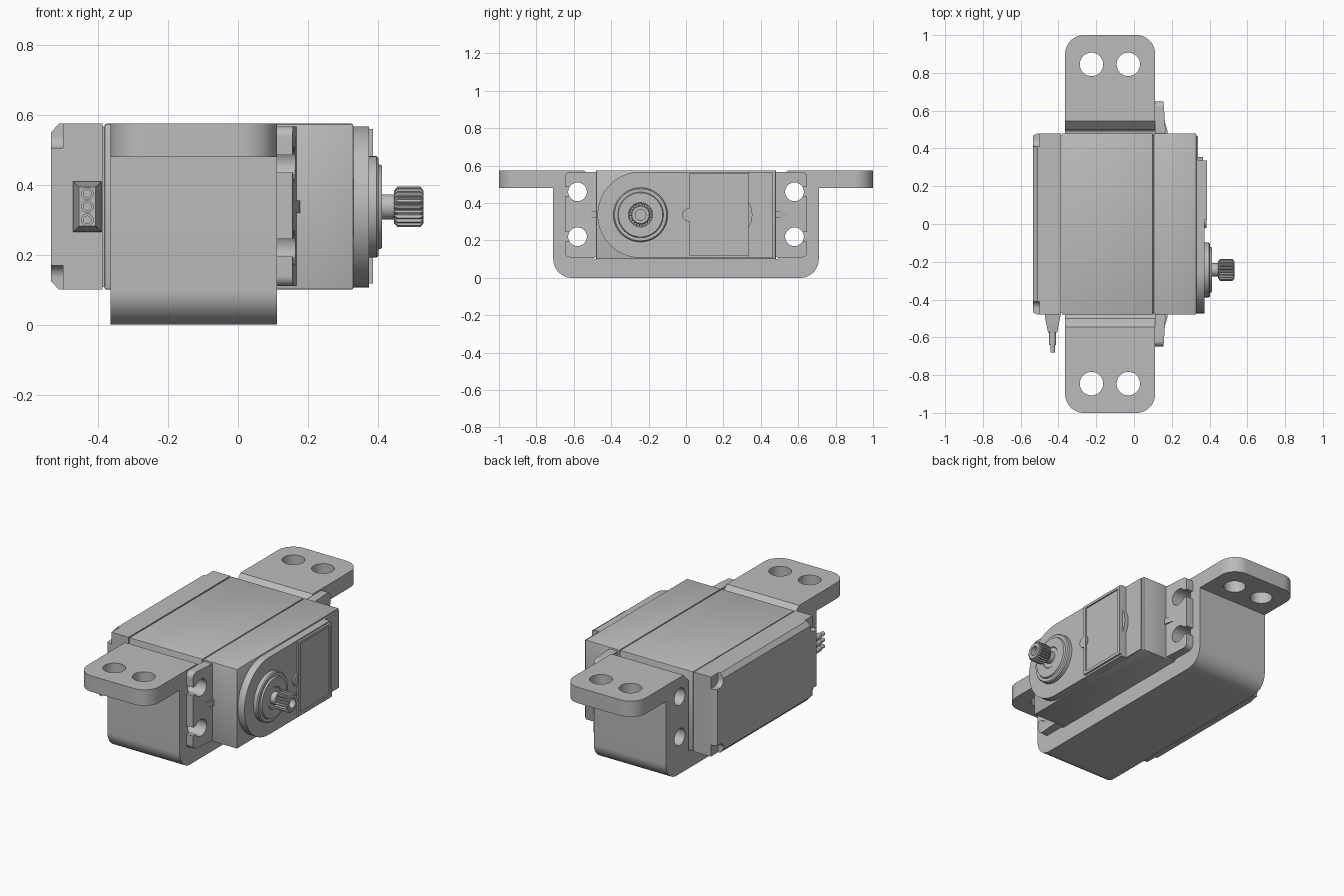
import bpy, bmesh
from math import sin, cos, tan, pi
from mathutils import Vector

cube = bpy.data.objects.get("Cube")
if cube:
    bpy.data.objects.remove(cube, do_unlink=True)

grey = bpy.data.materials.new("plain grey")
grey.use_nodes = True
COLOUR = (0.5, 0.5, 0.5, 1)
grey.diffuse_color = COLOUR
grey.node_tree.nodes["Principled BSDF"].inputs["Base Color"].default_value = COLOUR


def place(axis, u, v, d):
    return {"x": (d, u, v), "y": (u, d, v), "z": (u, v, d)}[axis]


def loft(name, axis, sections):
    """Skin a list of (depth, outline) sections along an axis and cap both ends."""
    bm = bmesh.new()
    rings = [[bm.verts.new(place(axis, u, v, d)) for u, v in pts] for d, pts in sections]
    n = len(rings[0])
    for a, b in zip(rings, rings[1:]):
        for i in range(n):
            j = (i + 1) % n
            bm.faces.new((a[i], a[j], b[j], b[i]))
    bm.faces.new(rings[0])
    bm.faces.new(rings[-1])
    bmesh.ops.recalc_face_normals(bm, faces=bm.faces)
    mesh = bpy.data.meshes.new(name)
    bm.to_mesh(mesh)
    bm.free()
    mesh.materials.append(grey)
    obj = bpy.data.objects.new(name, mesh)
    bpy.context.collection.objects.link(obj)
    return obj


def prism(name, axis, pts, d0, d1):
    return loft(name, axis, [(d0, pts), (d1, pts)])


def rect(u0, u1, v0, v1):
    return [(u0, v0), (u1, v0), (u1, v1), (u0, v1)]


def circle(u, v, r, n=40):
    return [(u + r * cos(2 * pi * i / n), v + r * sin(2 * pi * i / n)) for i in range(n)]


def rounded(corners, steps=10):
    """Outline from (u, v, radius) corners."""
    out = []
    for i, (u, v, r) in enumerate(corners):
        p = Vector((u, v))
        if r == 0:
            out.append((u, v))
            continue
        a = (Vector(corners[i - 1][:2]) - p).normalized()
        b = (Vector(corners[(i + 1) % len(corners)][:2]) - p).normalized()
        half = a.angle(b) / 2
        c = p + (a + b).normalized() * r / sin(half)
        s, e = p + a * r / tan(half) - c, p + b * r / tan(half) - c
        out += [tuple(c + s.lerp(e, k / steps).normalized() * r) for k in range(steps + 1)]
    return out


def round_rect(u0, u1, v0, v1, r):
    return rounded([(u, v, r) for u, v in rect(u0, u1, v0, v1)])


def boolean(obj, cutter, operation="DIFFERENCE"):
    mod = obj.modifiers.new("cut", "BOOLEAN")
    mod.operation, mod.object, mod.solver = operation, cutter, "EXACT"
    bpy.context.view_layer.objects.active = obj
    bpy.ops.object.modifier_apply(modifier=mod.name)
    bpy.data.objects.remove(cutter, do_unlink=True)


def bevel(obj, width):
    mod = obj.modifiers.new("soft edges", "BEVEL")
    mod.width, mod.segments = width, 2
    bpy.context.view_layer.objects.active = obj
    bpy.ops.object.modifier_apply(modifier=mod.name)


SIDES = (-1, 1)
HOLE_Y, HOLE_Z = 0.58, (0.22, 0.46)

# Mounting bracket: U-shaped cradle with outward feet
half = [(0.71, 0, 0.1), (0.71, 0.48, 0), (1, 0.48, 0), (1, 0.575, 0),
        (0.545, 0.575, 0), (0.5, 0.53, 0), (0.5, 0.1, 0.02)]
bracket = prism("bracket", "x",
                rounded(half + [(-y, z, r) for y, z, r in reversed(half)]), -0.365, 0.112)
boolean(bracket, prism("plan", "z", round_rect(-0.365, 0.112, -1, 1, 0.1), -0.1, 0.7), "INTERSECT")
for side in SIDES:
    for x in (-0.225, -0.03):
        boolean(bracket, prism("foot_hole", "z", circle(x, side * 0.845, 0.062), 0.4, 0.7))
    for z in HOLE_Z:
        boolean(bracket, prism("wall_hole", "x", circle(side * HOLE_Y, z, 0.05), -0.5, 0.3))

# Three-part case
for name, x0, x1 in (("middle_case", -0.382, 0.1), ("gear_case", 0.104, 0.33)):
    bevel(prism(name, "x", rect(-0.48, 0.48, 0.1, 0.575), x0, x1), 0.006)
prism("case_core", "x", rect(-0.472, 0.472, 0.108, 0.567), -0.42, 0.2)

# Rear cover with chamfered rim and corner screw notches
full = rect(-0.48, 0.48, 0.1, 0.575)
cover = loft("rear_cover", "x", [(-0.535, rect(-0.468, 0.468, 0.125, 0.55)),
                                 (-0.512, full), (-0.387, full)])
for side in SIDES:
    for z in (0.1, 0.575):
        y = side * 0.48
        boolean(cover, prism("notch", "x", round_rect(y - 0.07, y + 0.07, z - 0.07, z + 0.07, 0.035),
                             -0.6, -0.5))

# Slotted mounting ears with a stiffening rib
for side, label in zip(SIDES, ("right", "left")):
    u0, u1 = sorted((side * 0.46, side * 0.648))
    ear = prism(label + "_ear", "x", round_rect(u0, u1, 0.11, 0.567, 0.03), 0.112, 0.168)
    for v in ear.data.vertices:
        if v.co.x > 0.15:
            v.co.x -= 0.07 * max(0, abs(v.co.y) - 0.48)
    for z in HOLE_Z:
        boolean(ear, prism("ear_hole", "x", circle(side * HOLE_Y, z, 0.05), 0, 0.3))
        a, b = sorted((side * HOLE_Y, side * 0.7))
        boolean(ear, prism("slot", "x", rect(a, b, z - 0.025, z + 0.025), 0, 0.3))
    prism(label + "_rib", "z", [(0.15, side * 0.47), (0.178, side * 0.47), (0.178, side * 0.49),
                                (0.155, side * 0.57)], 0.32, 0.355)

# Front face: base plate, rounded gear plate, raised panel
SY, SZ = -0.243, 0.337
arc = [(SY + 0.23 * cos(a), SZ + 0.23 * sin(a))
       for a in (pi / 2 + pi * i / 32 for i in range(33))]
for name, end, top in (("base_plate", 0.465, 0.34), ("gear_plate", 0.335, 0.374)):
    prism(name, "x", arc + [(end, SZ - 0.23), (end, SZ + 0.23)], 0.32, top)
panel = prism("panel", "x", rect(0.02, 0.335, 0.118, 0.56), 0.33, 0.386)
boolean(panel, prism("recess", "x", rect(0.036, 0.317, 0.136, 0.545), 0.378, 0.5))
prism("panel_tab", "x", circle(0.015, SZ, 0.035), 0.33, 0.383)
prism("panel_bulge", "x", circle(0.225, SZ, 0.13), 0.33, 0.365)

# Stepped bearing boss and shaft neck
steps = [(0.36, 0.145), (0.396, 0.145), (0.402, 0.139), (0.402, 0.122),
         (0.412, 0.118), (0.412, 0.065), (0.408, 0.06), (0.408, 0.036), (0.46, 0.036)]
loft("bearing_boss", "x", [(x, circle(SY, SZ, r, 64)) for x, r in steps])


# Splined output shaft with a screw hole
def spline(depth):
    return [(SY + (0.058 - depth * (i % 4 > 1)) * cos(2 * pi * i / 88),
             SZ + (0.058 - depth * (i % 4 > 1)) * sin(2 * pi * i / 88)) for i in range(88)]


hole, neck = circle(SY, SZ, 0.028, 88), circle(SY, SZ, 0.046, 88)
loft("output_spline", "x", [(0.446, neck), (0.456, spline(0.008)), (0.522, spline(0.008)),
                            (0.531, neck), (0.531, hole), (0.48, hole)])

# Cable strain relief and three wires
loft("cable_boot", "y", [(-0.47, rect(-0.472, -0.39, 0.265, 0.41)),
                         (-0.49, rect(-0.472, -0.39, 0.265, 0.41)),
                         (-0.575, rect(-0.455, -0.407, 0.282, 0.394))])
for i in range(3):
    z = 0.3 + 0.0375 * i
    loft("wire_%d" % (i + 1), "y", [(y, circle(-0.431, z, r, 20)) for y, r in
                                    ((-0.55, 0.018), (-0.64, 0.018), (-0.64, 0.012), (-0.68, 0.012))])

# Smooth curved surfaces, keep edges crisp
for obj in bpy.context.scene.objects:
    obj.select_set(obj.type == "MESH")
bpy.context.view_layer.objects.active = bracket
bpy.ops.object.shade_smooth_by_angle(angle=pi / 6)
